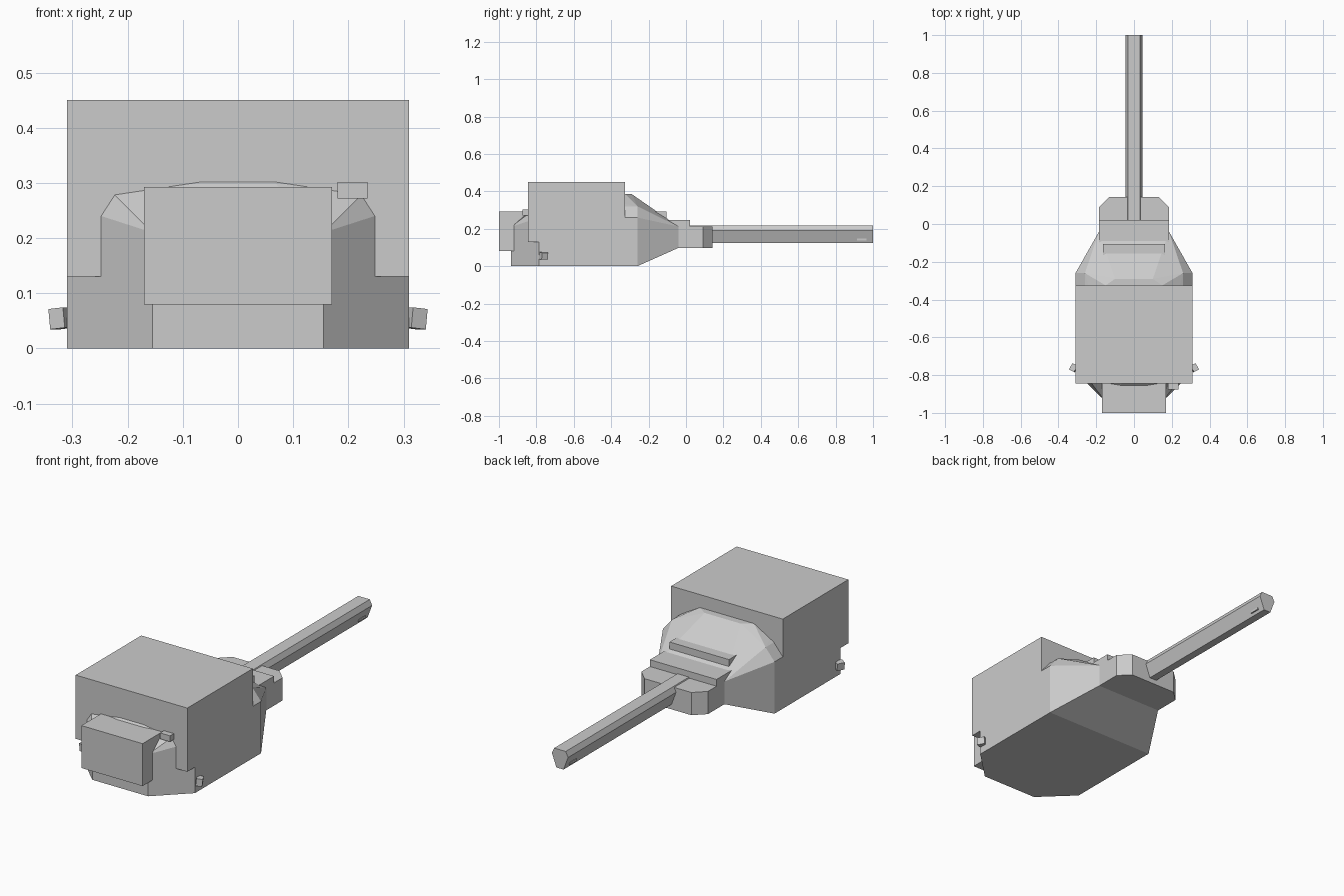
import bpy, bmesh, math
from mathutils import Matrix, Vector

cube = bpy.data.objects.get("Cube")
if cube:
    bpy.data.objects.remove(cube, do_unlink=True)

grey = bpy.data.materials.new("plain grey")
grey.use_nodes = True
grey.diffuse_color = (0.6, 0.6, 0.6, 1)
grey.node_tree.nodes["Principled BSDF"].inputs["Base Color"].default_value = (0.6, 0.6, 0.6, 1)


def finish(name, bm):
    bmesh.ops.recalc_face_normals(bm, faces=bm.faces)
    mesh = bpy.data.meshes.new(name)
    bm.to_mesh(mesh)
    bm.free()
    mesh.materials.append(grey)
    obj = bpy.data.objects.new(name, mesh)
    bpy.context.collection.objects.link(obj)
    return obj


def box(name, x, y, z, turn=None):
    """Box from (min, max) ranges, optionally turned about its centre."""
    bm = bmesh.new()
    bmesh.ops.create_cube(bm, size=1)
    size = [r[1] - r[0] for r in (x, y, z)]
    mid = Vector([(r[0] + r[1]) / 2 for r in (x, y, z)])
    bm.transform(Matrix.Translation(mid) @ (turn or Matrix()) @ Matrix.Diagonal((*size, 1)))
    return finish(name, bm)


def mirrored_hull(name, points):
    """Faceted convex solid from its half outline."""
    bm = bmesh.new()
    for x, y, z in points:
        for s in (1, -1):
            bm.verts.new((s * x, y, z))
    bmesh.ops.convex_hull(bm, input=bm.verts)
    loose = [v for v in bm.verts if not v.link_faces]
    bmesh.ops.delete(bm, geom=loose, context='VERTS')
    bmesh.ops.dissolve_limit(bm, angle_limit=math.radians(1), verts=bm.verts, edges=bm.edges)
    return finish(name, bm)


# Faceted turret shell: floor, wall rim, chamfer rim, then crown
mirrored_hull("turret_body", [
    (.155, -.935, 0), (.31, -.785, 0), (.31, -.26, 0), (.185, -.04, .098),
    (.155, -.935, .21), (.31, -.785, .26), (.31, -.26, .26), (.185, -.04, .212),
    (.15, -.915, .215), (.265, -.79, .32), (.26, -.26, .32),
    (.065, -.845, .302), (.11, -.845, .294),
    (.16, -.6, .385), (.15, -.325, .385), (.1, -.29, .385), (.15, -.11, .25)])

# Large cover and rear bin
box("upper_cover", (-.31, .31), (-.845, -.325), (.13, .45))
box("rear_bin", (-.17, .17), (-1, -.84), (.08, .293))
box("rear_sight", (.18, .235), (-.875, -.84), (.272, .302))

# Gun mount with chamfered front corners and a raised top plate
mirrored_hull("gun_mount", [(x, y, z) for z in (.098, .212)
              for x, y in ((.185, -.05), (.185, .09), (.13, .143))])
box("mount_plate", (-.185, .185), (-.11, .022), (.19, .246))

# Wedge bar across the sloping front
mirrored_hull("front_bar", [(.165, -.165, .292), (.165, -.105, .292),
                            (.165, -.105, .25), (.165, -.12, .25)])

# Six-sided barrel, narrow underneath
mirrored_hull("barrel", [(x, y, z) for y in (.0, 1)
              for x, z in ((.032, .217), (.045, .19), (.02, .123))])

# Paired details
for side, s in (("left", 1), ("right", -1)):
    box(side + "_lug", sorted((s * .305, s * .335)), (-.78, -.742), (.036, .073),
        Matrix.Rotation(math.radians(28 * s), 4, 'Z') @ Matrix.Rotation(math.radians(6 * s), 4, 'Y'))
    box(side + "_muzzle_slot", sorted((s * .02, s * .032)), (.915, .965), (.137, .148))
